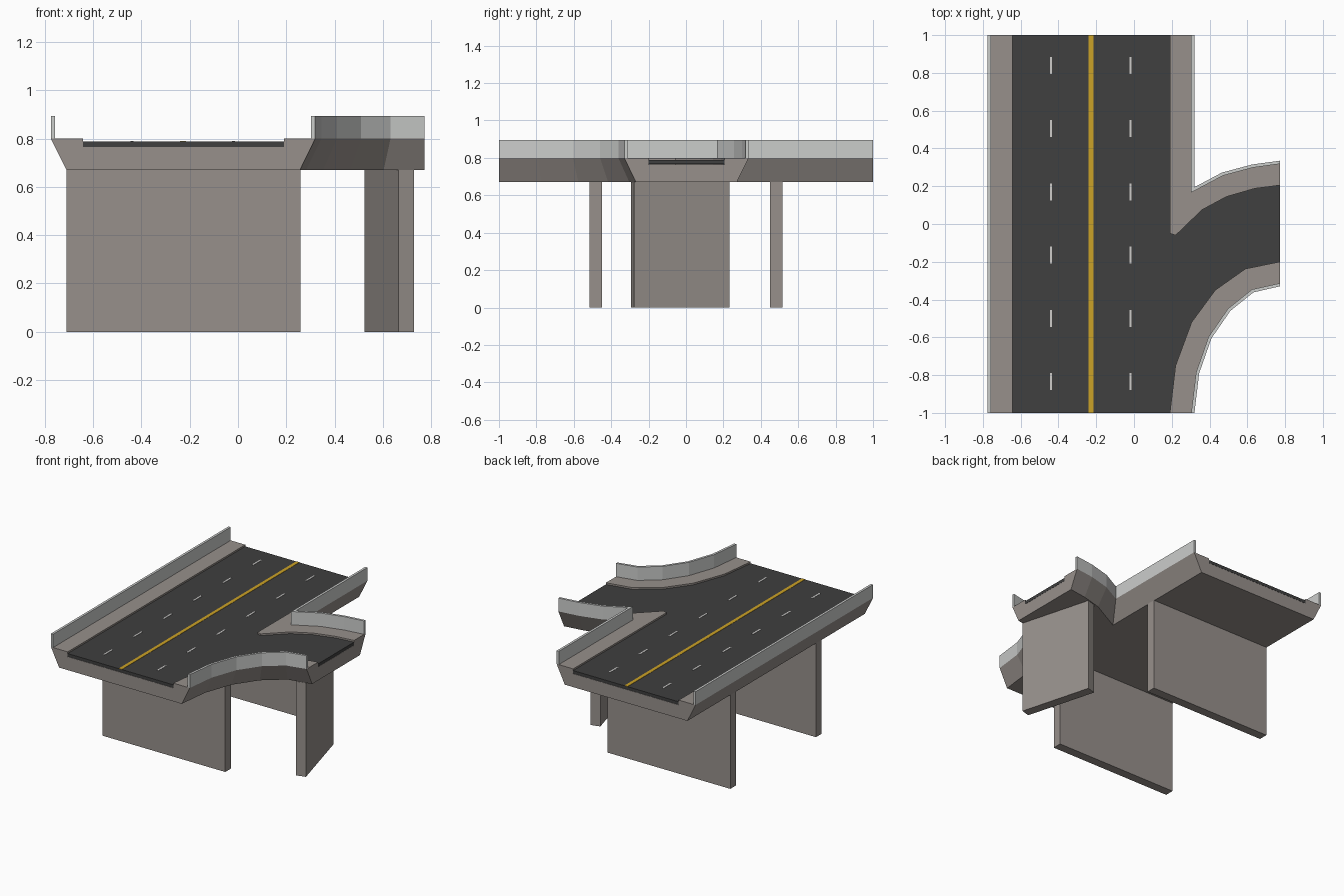
import bpy, bmesh
from mathutils import Vector

if "Cube" in bpy.data.objects:
    bpy.data.objects.remove(bpy.data.objects["Cube"])


def material(name, rgb):
    m = bpy.data.materials.new(name)
    m.diffuse_color = (*rgb, 1)
    m.use_nodes = True
    m.node_tree.nodes["Principled BSDF"].inputs["Base Color"].default_value = m.diffuse_color
    return m


CONCRETE = material("warm concrete", (0.31, 0.28, 0.26))
BARRIER = material("pale barrier", (0.60, 0.61, 0.60))
ASPHALT = material("asphalt", (0.05, 0.05, 0.05))
YELLOW = material("yellow paint", (0.60, 0.36, 0.02))
WHITE = material("white paint", (0.62, 0.61, 0.60))


def build(name, faces, mat):
    """Mesh from coordinate faces, welded and with outward normals."""
    bm = bmesh.new()
    for f in faces:
        bm.faces.new([bm.verts.new(p) for p in f])
    bmesh.ops.remove_doubles(bm, verts=bm.verts, dist=1e-5)
    bmesh.ops.recalc_face_normals(bm, faces=bm.faces)
    me = bpy.data.meshes.new(name)
    bm.to_mesh(me)
    bm.free()
    me.materials.append(mat)
    ob = bpy.data.objects.new(name, me)
    bpy.context.collection.objects.link(ob)
    return ob


def at(pts, z):
    return [(p[0], p[1], z) for p in pts]


def strips(curves):
    """Quads between successive curves of equal length."""
    out = []
    for a, b in zip(curves, curves[1:]):
        for i in range(len(a) - 1):
            out.append([a[i], a[i + 1], b[i + 1], b[i]])
    return out


def prism(pts, z0, z1):
    lo, hi = at(pts, z0), at(pts, z1)
    return [lo, hi] + strips([lo + lo[:1], hi + hi[:1]])


def box(x0, x1, y0, y1, z0, z1):
    return prism([(x0, y0), (x1, y0), (x1, y1), (x0, y1)], z0, z1)


def offset(pts, d):
    """Mitred parallel line, ends kept on the tile border."""
    ps = [Vector(p) for p in pts]
    ns = []
    for a, b in zip(ps, ps[1:]):
        t = (b - a).normalized()
        ns.append(Vector((-t.y, t.x)))
    out = []
    for i, p in enumerate(ps):
        n0, n1 = ns[max(i - 1, 0)], ns[min(i, len(ns) - 1)]
        q = p + (n0 + n1) * (d / (1 + n0.dot(n1)))
        if i in (0, len(ps) - 1):
            if abs(p.y) > 0.99:
                q.y = p.y
            else:
                q.x = p.x
        out.append((q.x, q.y))
    return out


# Outer edges of the deck and matching edges of the carriageway
left = [(-0.775, -1), (-0.775, 1)]
lower = [(0.32, -1), (0.345, -0.79), (0.41, -0.605), (0.51, -0.46),
         (0.632, -0.362), (0.772, -0.33)]
upper = [(0.32, 1), (0.32, 0.195), (0.465, 0.272), (0.625, 0.315), (0.772, 0.335)]
road_left = [(-0.643, -1), (-0.643, 1)]
road_lower = [(0.19, -1), (0.22, -0.75), (0.305, -0.52), (0.43, -0.35),
              (0.59, -0.237), (0.772, -0.20)]
road_upper = [(0.19, 1), (0.19, -0.05), (0.22, -0.06), (0.36, 0.075),
              (0.49, 0.145), (0.64, 0.188), (0.772, 0.205)]

Z_BOTTOM, Z_FLOOR, Z_ROAD, Z_CURB, Z_WALL = 0.67, 0.765, 0.788, 0.80, 0.895


def side(outer, road, d):
    bottom = offset(outer, d)
    while len(outer) < len(road):   # fan at the junction tip
        outer = outer[:1] + outer[1:2] + outer[1:]
        bottom = bottom[:1] + bottom[1:2] + bottom[1:]
    return [at(bottom, Z_BOTTOM), at(outer, Z_CURB), at(road, Z_CURB), at(road, Z_FLOOR)]


# Concrete deck with curbs
L = side(left, road_left, -0.064)
R = side(lower, road_lower, 0.064)
U = side(upper, road_upper, -0.064)
faces = strips(L) + strips(R) + strips(U)
for a, i, b, j in ((L, 0, R, 0), (L, 1, U, 0), (R, -1, U, -1)):
    faces.append([c[i] for c in a] + [c[j] for c in reversed(b)])
bottom_u = U[0][:1] + U[0][2:] if len(upper) + 1 < len(road_upper) else U[0]
ring = []
for p in L[0] + bottom_u + R[0][::-1]:
    if not ring or (Vector(p) - Vector(ring[-1])).length > 1e-5:
        ring.append(p)
faces.append(ring)
faces.append(L[3] + U[3] + R[3][::-1])
build("deck", faces, CONCRETE)

# Road surface
build("road", prism(road_left + road_upper + road_lower[::-1], Z_FLOOR + 0.001, Z_ROAD), ASPHALT)

# Parapet walls
for name, line, d in (("left_wall", left, -0.017), ("ramp_outer_wall", lower, 0.017),
                      ("ramp_inner_wall", upper, -0.017)):
    inner = offset(line, d)
    prof = [at(line, Z_CURB), at(line, Z_WALL), at(inner, Z_WALL), at(inner, Z_CURB)]
    caps = [[c[0] for c in prof], [c[-1] for c in prof]]
    build(name, strips(prof + prof[:1]) + caps, BARRIER)

# Lane markings
build("centre_line", box(-0.24, -0.215, -1, 1, Z_ROAD - 0.002, Z_ROAD + 0.002), YELLOW)
dashes = []
for x in (-0.44, -0.018):
    for k in range(6):
        y = -0.835 + k * 0.335
        dashes += box(x - 0.006, x + 0.006, y - 0.045, y + 0.045, Z_ROAD - 0.002, Z_ROAD + 0.002)
build("lane_dashes", dashes, WHITE)

# Support piers
for name, y in (("front_pier", -0.4825), ("back_pier", 0.4825)):
    build(name, box(-0.71, 0.26, y - 0.0325, y + 0.0325, 0, Z_BOTTOM), CONCRETE)
build("ramp_pier", prism([(0.665, -0.295), (0.73, -0.277), (0.59, 0.233), (0.525, 0.215)],
                         0, Z_BOTTOM), CONCRETE)
